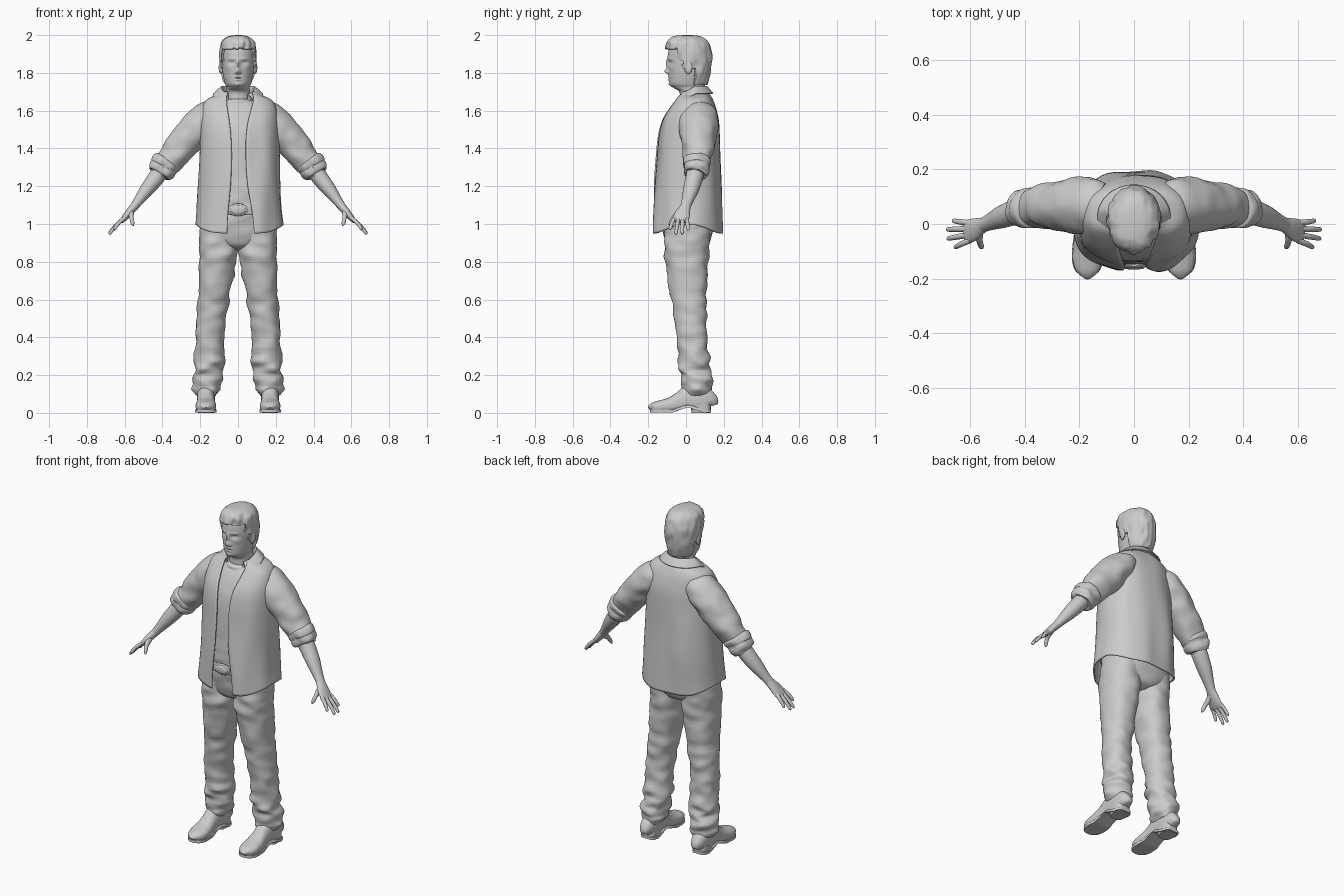
import bpy, bmesh, math
from mathutils import Vector, noise


def spline(rings, steps):
    # Catmull-Rom interpolation of ring parameters
    out, m = [], len(rings)
    for i in range(m - 1):
        a, b, c, d = rings[max(i - 1, 0)], rings[i], rings[i + 1], rings[min(i + 2, m - 1)]
        for s in range(steps):
            t = s / steps
            out.append([0.5 * (2 * q + (r - p) * t + (2 * p - 5 * q + 4 * r - w) * t * t
                               + (3 * q - p - 3 * r + w) * t ** 3) for p, q, r, w in zip(a, b, c, d)])
    return out + [list(rings[-1])]


def loft(name, rings, n=32, steps=5, e=2.0, ref=None, post=None, mirror=False, thick=0):
    # rings: x, y, z, radius u, radius v and, for an open front, half gap
    rs = spline(rings, steps)
    is_open = len(rings[0]) == 6
    bm, loops = bmesh.new(), []
    for i, r in enumerate(rs):
        u, v = Vector((1, 0, 0)), Vector((0, 1, 0))
        if ref:
            t = (Vector(rs[min(i + 1, len(rs) - 1)][:3]) - Vector(rs[max(i - 1, 0)][:3])).normalized()
            v = Vector(ref)
            v = (v - t * v.dot(t)).normalized()
            u = v.cross(t)
        a0 = math.asin(min(1, (r[5] / r[3]) ** (e / 2))) if is_open else 0
        row = []
        for k in range(n):
            a = -math.pi / 2 + a0 + (2 * math.pi - 2 * a0) * k / (n - 1 if is_open else n)
            c, s = math.cos(a), math.sin(a)
            p = (Vector(r[:3]) + u * max(r[3], .001) * math.copysign(abs(c) ** (2 / e), c)
                 + v * max(r[4], .001) * math.copysign(abs(s) ** (2 / e), s))
            row.append(bm.verts.new(post(p) if post else p))
        loops.append(row)
    for a, b in zip(loops, loops[1:]):
        for k in range(n - 1 if is_open else n):
            j = (k + 1) % n
            bm.faces.new((a[k], a[j], b[j], b[k]))
    if not is_open:
        bm.faces.new(loops[0])
        bm.faces.new(loops[-1])
    bmesh.ops.recalc_face_normals(bm, faces=bm.faces)
    me = bpy.data.meshes.new(name)
    bm.to_mesh(me)
    bm.free()
    ob = bpy.data.objects.new(name, me)
    bpy.context.collection.objects.link(ob)
    return finish(ob, mirror, thick)


def finish(ob, mirror=False, thick=0):
    if thick:
        m = ob.modifiers.new("Thickness", 'SOLIDIFY')
        m.thickness, m.offset = thick, 0
    if mirror:
        ob.modifiers.new("Mirror", 'MIRROR')
    bpy.ops.object.select_all(action='DESELECT')
    ob.select_set(True)
    bpy.context.view_layer.objects.active = ob
    bpy.ops.object.shade_smooth_by_angle(angle=math.radians(50))
    return ob


def H(z, yf, yb, rx, *gap, x=0):
    # horizontal ring from front y, back y and half width
    return (x, (yf + yb) / 2, z, rx, (yb - yf) / 2) + gap


def ball(name, loc, size, rot=0, mirror=False):
    bpy.ops.mesh.primitive_uv_sphere_add(segments=24, ring_count=14, location=loc, rotation=(0, 0, rot))
    ob = bpy.context.object
    ob.name, ob.scale = name, size
    bpy.ops.object.transform_apply(location=True, rotation=True, scale=True)
    return finish(ob, mirror)


def wrinkle(amp, fx, fz):
    def f(p):
        a = amp(p) if callable(amp) else amp
        q = Vector((p.x * fx, p.y * fx, p.z * fz))
        return p + Vector((noise.noise(q), noise.noise(q + Vector((7, 3, 5))), 0)) * a
    return f


# Head and neck, with facial features pushed out of the front: x, z, sx, sz, amount
FACE = [(0, 1.845, .009, .028, .012), (0, 1.808, .012, .013, .021), (.012, 1.802, .007, .007, .006),
        (.034, 1.853, .017, .010, -.012), (.034, 1.874, .026, .007, .004), (.034, 1.851, .010, .005, .005),
        (0, 1.778, .020, .004, .005), (0, 1.771, .022, .002, -.003), (0, 1.763, .016, .005, .005),
        (0, 1.738, .017, .010, .006), (.05, 1.825, .015, .015, .003)]


def face(p):
    if p.y < 0:
        for x, z, sx, sz, a in FACE:
            p.y -= a * math.exp(-((abs(p.x) - x) / sx) ** 2 - ((p.z - z) / sz) ** 2)
    return p


loft("head", [H(1.60, -.035, .11, .078), H(1.66, -.033, .10, .067), H(1.70, -.036, .10, .064),
              H(1.722, -.068, .10, .060), H(1.74, -.086, .10, .068), H(1.77, -.090, .105, .076),
              H(1.81, -.092, .115, .083), H(1.86, -.096, .12, .088), H(1.91, -.094, .12, .088),
              H(1.95, -.08, .11, .08), H(1.98, -.03, .07, .045), H(1.985, .01, .03, .005)],
     n=128, steps=9, post=face)


# Hair shell that sinks into the head across the face and below the ears
def hair(p):
    c = Vector((0, .02, p.z))
    d = p - c
    line = -.05 if p.z > 1.86 else (-.025 if p.z > 1.82 else .045)
    if p.z < 1.925 + .012 * noise.noise(Vector((p.x * 40, 0, 3))) and p.y < line + .01 * noise.noise(p * 40):
        return c + d * .72
    k = noise.noise(Vector((p.x * 45, p.y * 35, p.z * 16))) * .055
    k += noise.noise(p * 22) * (.09 if p.y < -.03 else .03)
    return c + d * (1 + k)


loft("hair", [H(1.735, -.03, .108, .062), H(1.75, -.05, .118, .076), H(1.79, -.08, .13, .089),
              H(1.84, -.09, .136, .096), H(1.88, -.098, .138, .098), H(1.92, -.105, .135, .097),
              H(1.96, -.103, .120, .089), H(1.985, -.085, .095, .068), H(1.997, -.05, .06, .038),
              H(2.0, .0, .02, .006)], n=110, steps=7, post=hair)
ball("ear", (.090, .012, 1.828), (.011, .022, .034), -.3, True)

# Undershirt with neckband
loft("undershirt", [H(1.06, -.14, .15, .185), H(1.10, -.146, .16, .19), H(1.2, -.143, .165, .19),
                    H(1.35, -.138, .165, .19), H(1.47, -.128, .16, .19), H(1.56, -.10, .15, .17),
                    H(1.62, -.068, .135, .13), H(1.655, -.045, .11, .08)], n=64, e=2.4,
     post=wrinkle(lambda p: .008 if p.z < 1.2 else .003, 9, 30))
loft("neckband", [H(1.64, -.056, .11, .088), H(1.652, -.054, .108, .084), H(1.662, -.042, .105, .073)], n=40)

# Open overshirt with curved hem
ruffle = wrinkle(.010, 9, 3)


def hem(p):
    fade = max(0, 1 - (p.z - .95) / .3)
    side = min(1, abs(p.x) / .225)
    p.z += .045 * fade * side ** 5
    p = ruffle(p)
    p.x += .008
    return p


loft("overshirt", [H(.950, -.176, .192, .228, .070), H(1.05, -.172, .190, .220, .062),
                   H(1.2, -.164, .188, .212, .046), H(1.35, -.153, .183, .208, .040),
                   H(1.46, -.142, .178, .206, .040), H(1.55, -.122, .172, .202, .048),
                   H(1.62, -.086, .156, .188, .062), H(1.658, -.060, .140, .163, .068),
                   H(1.682, -.045, .125, .112, .068), H(1.70, -.032, .108, .082, .062)],
     n=90, e=2.35, post=hem, thick=.007)


def slope(p):
    p.z -= .55 * max(0, .05 - p.y)
    return p


loft("collar", [H(1.675, -.042, .108, .088, .050), H(1.722, -.042, .108, .086, .052),
                H(1.724, -.052, .114, .094, .062), H(1.69, -.092, .142, .132, .095)],
     n=60, steps=4, post=slope, thick=.006)

# Sleeves, rolled cuffs and forearms
Y = (0, 1, 0)
loft("sleeve", [(.10, .065, 1.585, .07, .085), (.15, .066, 1.565, .088, .1), (.20, .067, 1.52, .094, .102),
                (.28, .065, 1.435, .086, .09), (.34, .06, 1.362, .078, .078), (.395, .055, 1.295, .066, .064)],
     n=48, steps=7, ref=Y, post=wrinkle(.012, 12, 14), mirror=True)
loft("cuff", [(.370, .057, 1.340, .060, .060), (.375, .057, 1.333, .075, .073), (.386, .056, 1.316, .079, .075),
              (.393, .056, 1.303, .073, .069), (.399, .055, 1.294, .074, .070), (.411, .054, 1.275, .071, .066),
              (.418, .053, 1.264, .058, .055), (.414, .053, 1.270, .040, .040)],
     n=48, steps=4, ref=Y, post=wrinkle(.008, 18, 18), mirror=True)
loft("forearm", [(.38, .055, 1.32, .045, .045), (.43, .045, 1.25, .044, .046), (.48, .027, 1.185, .038, .042),
                 (.525, .008, 1.125, .027, .031), (.553, -.004, 1.088, .022, .027), (.575, -.012, 1.062, .02, .03)],
     n=28, ref=Y, mirror=True)

# Hands
loft("palm", [(.545, 0, 1.098, .021, .025), (.565, -.010, 1.074, .021, .033), (.585, -.020, 1.050, .019, .041),
              (.605, -.027, 1.027, .015, .043), (.618, -.030, 1.012, .010, .040)], n=28, ref=Y, mirror=True)
for nm, y, tip in (("index", -.060, (.655, -.086, .970)), ("middle", -.039, (.682, -.054, .945)),
                   ("ring", -.018, (.684, -.020, .946)), ("little", .003, (.662, .012, .966))):
    a, b = Vector((.598, y, 1.034)), Vector(tip)
    pts = [tuple(a.lerp(b, t) + Vector((.004, 0, .004)) * math.sin(t * math.pi)) + (r, r)
           for t, r in ((0, .0105), (.4, .0105), (.7, .0095), (.93, .008), (1, .003))]
    loft(nm + "_finger", pts, n=14, steps=4, ref=Y, mirror=True)
loft("thumb", [(.562, -.015, 1.072, .014, .014), (.566, -.045, 1.050, .014, .017), (.563, -.068, 1.028, .011, .012),
               (.558, -.082, 1.005, .010, .010), (.554, -.088, .990, .003, .003)], n=14, ref=(0, .6, -.8), mirror=True)

# Trousers
loft("trouser_seat", [H(.865, -.055, .075, .05), H(.885, -.095, .115, .12), H(.93, -.115, .135, .19),
                      H(.99, -.125, .15, .20), H(1.04, -.135, .155, .197), H(1.085, -.138, .155, .192)],
     n=56, e=2.3, post=wrinkle(.006, 10, 20))


def leg(z, xi, xo, yf, yb):
    return H(z, yf, yb, (xo - xi) / 2, x=(xi + xo) / 2)


loft("trouser_leg", [leg(.98, .01, .198, -.11, .13), leg(.93, -.002, .205, -.116, .13),
                     leg(.86, .0, .207, -.114, .122), leg(.75, .02, .207, -.104, .114),
                     leg(.6, .048, .213, -.08, .110), leg(.5, .066, .218, -.063, .108),
                     leg(.4, .078, .223, -.05, .112), leg(.28, .078, .228, -.036, .126),
                     leg(.235, .074, .232, -.038, .134), leg(.205, .083, .234, -.026, .134),
                     leg(.175, .082, .238, -.034, .146), leg(.145, .096, .230, -.022, .138),
                     leg(.12, .098, .228, -.024, .142), leg(.09, .110, .214, -.006, .130)],
     n=56, steps=6, e=2.2, mirror=True,
     post=wrinkle(lambda p: .012 + .014 * max(0, 1 - abs(p.z - .22) / .2), 9, 20))

# Belt and oval buckle
loft("belt", [H(1.048, -.142, .158, .196), H(1.052, -.151, .162, .2), H(1.098, -.151, .162, .2),
              H(1.102, -.142, .158, .196)], n=64, steps=3, e=2.3)
ball("belt_buckle", (0, -.152, 1.075), (.052, .010, .034))
ball("buckle_plate", (0, -.158, 1.075), (.040, .009, .025))

# Boots: upper, sole and heel
BOOT = [(.132, .022, .07), (.122, .040, .11), (.08, .048, .145), (.02, .047, .145), (-.03, .046, .112),
        (-.08, .052, .083), (-.13, .054, .068), (-.165, .045, .058), (-.183, .028, .046), (-.19, .008, .034)]


def arch(y):
    return .028 * max(0, 1 - abs(y - .01) / .08)


def floor_at(lo, hi):
    def f(p):
        b = arch(p.y)
        p.z = min(max(p.z, lo + b), max(hi, lo + b + .002) if hi > .1 else hi + b)
        return p
    return f


X = (1, 0, 0)
rows = [(.17, y, t / 2, t / 2, w) for y, w, t in BOOT]
loft("boot", rows, n=40, ref=X, e=2.4, post=floor_at(.014, .2), mirror=True)
loft("boot_sole", [(.17, y, .01, .04, w + .003) for y, w, t in BOOT], n=40, ref=X, e=3,
     post=floor_at(.002, .018), mirror=True)
loft("boot_heel", [H(0, .03, .128, .042, x=.17), H(.02, .027, .131, .044, x=.17), H(.05, .02, .132, .046, x=.17)],
     n=32, e=3, mirror=True)
